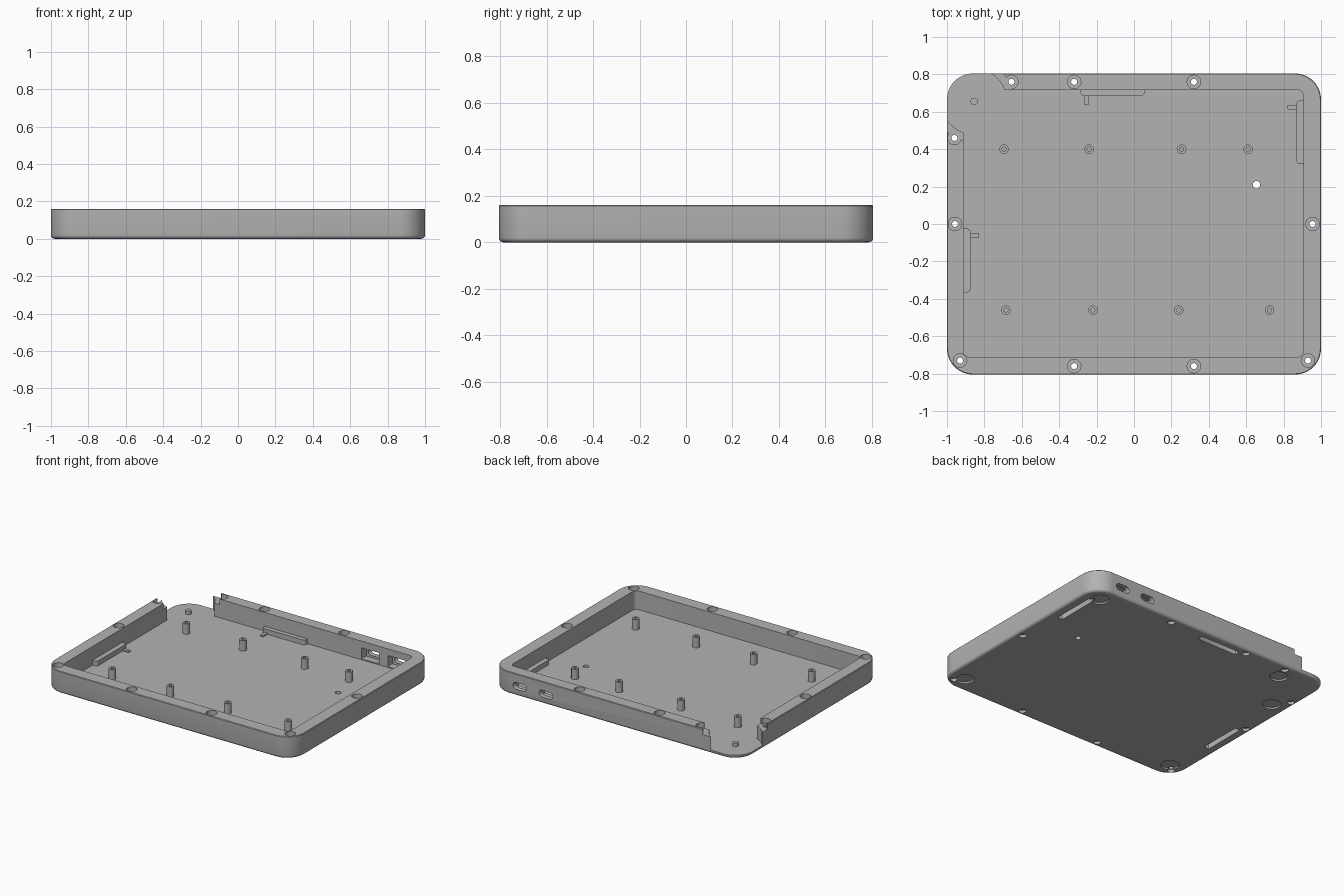
import bpy, bmesh, math
from mathutils import Matrix

cube = bpy.data.objects.get("Cube")
if cube:
    bpy.data.objects.remove(cube, do_unlink=True)

grey = bpy.data.materials.new("plain grey")
grey.use_nodes = True
COLOUR = (0.45, 0.45, 0.45, 1)
grey.diffuse_color = COLOUR
grey.node_tree.nodes["Principled BSDF"].inputs["Base Color"].default_value = COLOUR


def ring(w, d, r, seg):
    """Outline of a rounded rectangle, counter-clockwise."""
    pts = []
    for k, (sx, sy) in enumerate(((1, 1), (-1, 1), (-1, -1), (1, -1))):
        for i in range(seg + 1):
            a = (k + i / seg) * math.pi / 2
            pts.append((sx * (w / 2 - r) + r * math.cos(a),
                        sy * (d / 2 - r) + r * math.sin(a)))
    return pts


def slab(bm, x, y, w, d, r, levels, seg=6, turn=None):
    """Stack of rounded rectangles; levels are (height, inset) pairs."""
    part = bmesh.new()
    loops = []
    for z, inset in levels:
        pts = ring(w - 2 * inset, d - 2 * inset, max(r - inset, 0.001), seg)
        loops.append([part.verts.new((px, py, z)) for px, py in pts])
    n = len(loops[0])
    for a, b in zip(loops, loops[1:]):
        for i in range(n):
            j = (i + 1) % n
            part.faces.new((a[i], a[j], b[j], b[i]))
    part.faces.new(loops[0][::-1])
    part.faces.new(loops[-1])
    bmesh.ops.remove_doubles(part, verts=part.verts, dist=0.00005)
    if turn:
        part.transform(turn)
    part.transform(Matrix.Translation((x, y, 0)))
    temp = bpy.data.meshes.new("temp")
    part.to_mesh(temp)
    part.free()
    bm.from_mesh(temp)
    bpy.data.meshes.remove(temp)


def disc(bm, x, y, r, levels, seg=6):
    slab(bm, x, y, 2 * r, 2 * r, r, levels, seg)


def finish(bm, name):
    mesh = bpy.data.meshes.new(name)
    bm.to_mesh(mesh)
    bm.free()
    mesh.materials.append(grey)
    ob = bpy.data.objects.new(name, mesh)
    bpy.context.collection.objects.link(ob)
    return ob


def cut(ob, *cutters):
    """Subtract the cutters and keep the resulting mesh."""
    for c in cutters:
        c.hide_render = True
        mod = ob.modifiers.new("cut", "BOOLEAN")
        mod.operation, mod.solver, mod.object = "DIFFERENCE", "EXACT", c
    deps = bpy.context.evaluated_depsgraph_get()
    mesh = bpy.data.meshes.new_from_object(ob.evaluated_get(deps))
    ob.modifiers.clear()
    ob.data = mesh


FLOOR, TOP = 0.025, 0.16
CORNER = (-0.855, 0.655)

# Solid tray with a rounded bottom edge
bm = bmesh.new()
edge = 0.02
fillet = [(edge * (1 - math.sin(a)), edge * (1 - math.cos(a)))
          for a in (math.pi / 2 * (1 - i / 4) for i in range(5))]
slab(bm, 0, 0, 2, 1.61, 0.14, fillet + [(TOP - 0.004, 0), (TOP, 0.004)], 16)
tray = finish(bm, "tray")

# Inner cavity
bm = bmesh.new()
slab(bm, -0.003, 0.003, 1.816, 1.428, 0.03, [(FLOOR, 0), (0.3, 0)])
cavity = finish(bm, "cavity_cutter")

# Open rear corner, wider near the rim
bm = bmesh.new()
disc(bm, *CORNER, 0.215, [(FLOOR, 0.04), (0.12, 0.04), (0.12, 0), (0.3, 0)], 12)
corner = finish(bm, "corner_cutter")

# Screw holes through the rim: wide at the top, narrow shaft, recess below
screws = [(-0.655, 0.76), (-0.96, 0.46), (-0.957, 0), (0.955, 0)]
for s in (-1, 1):
    screws += [(s * 0.32, 0.76), (s * 0.32, -0.76), (s * 0.93, -0.73)]
bm = bmesh.new()
for x, y in screws:
    disc(bm, x, y, 0.036, [(-0.02, 0.011), (0.02, 0.011), (0.02, 0.02),
                           (0.12, 0.02), (0.12, 0), (0.3, 0)])
disc(bm, 0.655, 0.21, 0.02, [(-0.02, 0), (0.1, 0)])
holes = finish(bm, "screw_hole_cutter")

# Round foot recesses underneath
bm = bmesh.new()
for x, y in ((0.88, -0.68), (-0.88, -0.68), (0.87, 0.69), (-0.68, 0.67), (-0.88, 0.36)):
    disc(bm, x, y, 0.06, [(-0.02, 0), (0.012, 0)], 8)
feet = finish(bm, "foot_recess_cutter")

# Port openings: rounded outside, square pocket inside
lay = Matrix.Translation((0, 0, 0.072)) @ Matrix.Rotation(math.pi / 2, 4, "X")
ports, pockets = bmesh.new(), bmesh.new()
for x in (0.56, 0.77):
    slab(ports, x, 0.76, 0.11, 0.05, 0.025, [(-0.1, 0), (0.1, 0)], 6, lay)
    slab(pockets, x, 0.73, 0.14, 0.08, 0.003, [(-0.04, 0), (0.04, 0)], 2, lay)
ports = finish(ports, "port_cutter")
pockets = finish(pockets, "port_pocket_cutter")

# Inner ledges (x, y, width, depth) with slots beneath them
ledges = [(-0.115, 0.715, 0.34, 0.06), (0.90, 0.49, 0.06, 0.34), (-0.905, -0.195, 0.06, 0.34)]
bm, slots = bmesh.new(), bmesh.new()
for x, y, w, d in ledges:
    slab(bm, x, y, w, d, 0.015, [(0.01, 0), (0.06, 0)])
    ox, oy = (0, 0.013) if w > d else (math.copysign(0.013, x), 0)
    slab(slots, x + ox, y + oy, w - 0.02, d - 0.02, 0.003, [(-0.02, 0), (0.045, 0)], 2)
ledge = finish(bm, "inner_ledges")
slots = finish(slots, "slot_cutter")

cutters = [cavity, corner, holes, feet, ports, pockets, slots]
cut(tray, *cutters)
cut(ledge, slots)
for c in cutters:
    bpy.data.objects.remove(c, do_unlink=True)

# Hollow standoff posts
bm = bmesh.new()
rows = {0.4: (-0.695, -0.24, 0.255, 0.61), -0.46: (-0.685, -0.22, 0.24, 0.725)}
for y, xs in rows.items():
    for x in xs:
        disc(bm, x, y, 0.025, [(0.02, 0), (0.1, 0), (0.1, 0.014), (0.05, 0.014)])
posts = finish(bm, "standoff_posts")

# Corner peg
bm = bmesh.new()
disc(bm, *CORNER, 0.02, [(0.02, 0), (0.05, 0)])
peg = finish(bm, "corner_peg")

# Small tabs beside the ledges
bm = bmesh.new()
for x, y, w, d in ((-0.255, 0.66, 0.024, 0.05), (0.847, 0.625, 0.05, 0.024),
                   (-0.853, -0.06, 0.05, 0.024)):
    slab(bm, x, y, w, d, 0.002, [(0.02, 0), (0.035, 0)], 1)
tabs = finish(bm, "ledge_tabs")

# Smooth curves with crisp edges
bpy.ops.object.select_all(action="DESELECT")
for ob in (tray, ledge, posts, peg, tabs):
    ob.select_set(True)
    bpy.context.view_layer.objects.active = ob
bpy.ops.object.shade_smooth_by_angle(angle=math.radians(35))
